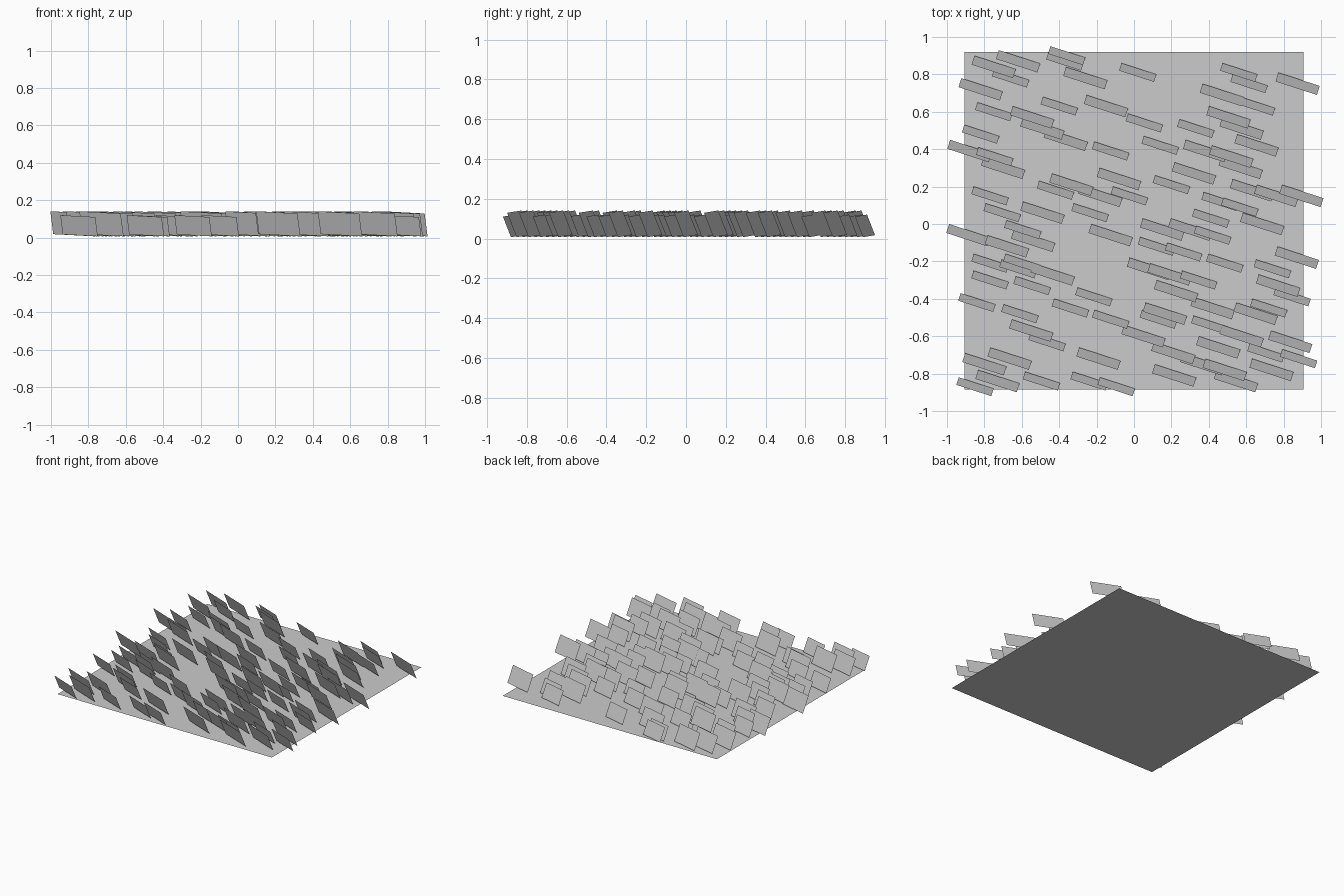
import bpy
from mathutils import Vector

if "Cube" in bpy.data.objects:
    bpy.data.objects.remove(bpy.data.objects["Cube"])

# Blade x positions, row by row from back to front (rows are 0.03 apart)
BACK_Y, STEP = 0.90, 0.03
LARGE = [
    [], [-.62], [-.75], [], [-.26], [.875], [-.82], [.47], [], [-.15],
    [], [-.545, .505], [], [-.49, .575], [], [-.365], [.655], [-.88, .38], [.52], [],
    [-.70, .57], [.32], [-.08], [-.335], [.63], [.76, -.18, .895], [], [], [-.49], [],
    [.685], [.15, .30], [-.125, -.885], [-.54], [-.68], [], [.87], [], [.08], [.19, -.435],
    [], [.77], [.225], [], [], [.42], [.165, .65], [], [], [-.55],
    [.05, .575], [.835], [.45], [.21], [-.665, -.19], [.365, -.80], [.485, .735], [.215],
    [-.73, .545],
]
SMALL = [
    [-.36], [-.37], [], [.02, .56], [-.66], [.615], [], [], [], [.655, -.40],
    [-.75], [], [.055], [.33], [-.82], [], [.14], [-.125], [-.745], [],
    [], [], [], [.20], [-.42], [-.025, -.77], [.46], [.565], [-.705, -.235], [.41],
    [], [-.595], [.42], [], [.12], [.265], [], [-.77, .485, -.60], [.74, -.62], [],
    [.345, -.77], [-.545], [], [.845, -.215], [-.84], [.72, -.34], [-.61], [.13, -.125],
    [.405], [], [], [-.465], [], [.705], [.88], [], [], [], [-.495, -.24], [-.85, -.095],
]

# Width and height directions of a full-size leaning blade
U = Vector((.228, -.074, -.012))
V = Vector((-.016, -.049, .126))


def mesh_object(name, verts, faces):
    mesh = bpy.data.meshes.new(name)
    mesh.from_pydata(verts, [], faces)
    obj = bpy.data.objects.new(name, mesh)
    bpy.context.collection.objects.link(obj)
    return obj


def blades(name, rows, scale):
    verts, faces = [], []
    u, v = U * scale / 2, V * scale / 2
    for i, row in enumerate(rows):
        for x in row:
            # centre each blade so its lowest corner clears the ground
            c = Vector((x, BACK_Y - STEP * i, .007 + v.z - u.z))
            n = len(verts)
            verts += [c - u - v, c - u + v, c + u + v, c + u - v]
            faces.append((n, n + 1, n + 2, n + 3))
    # face the upper side of the lean
    return mesh_object(name, verts, [f[::1] for f in faces])


# Ground sheet
mesh_object("ground_sheet",
            [(-.905, -.885, 0), (.905, -.885, 0), (.905, .92, 0), (-.905, .92, 0)],
            [(0, 1, 2, 3)])

# Leaning flat blades in two sizes
blades("large_blades", LARGE, .97)
blades("small_blades", SMALL, .82)
